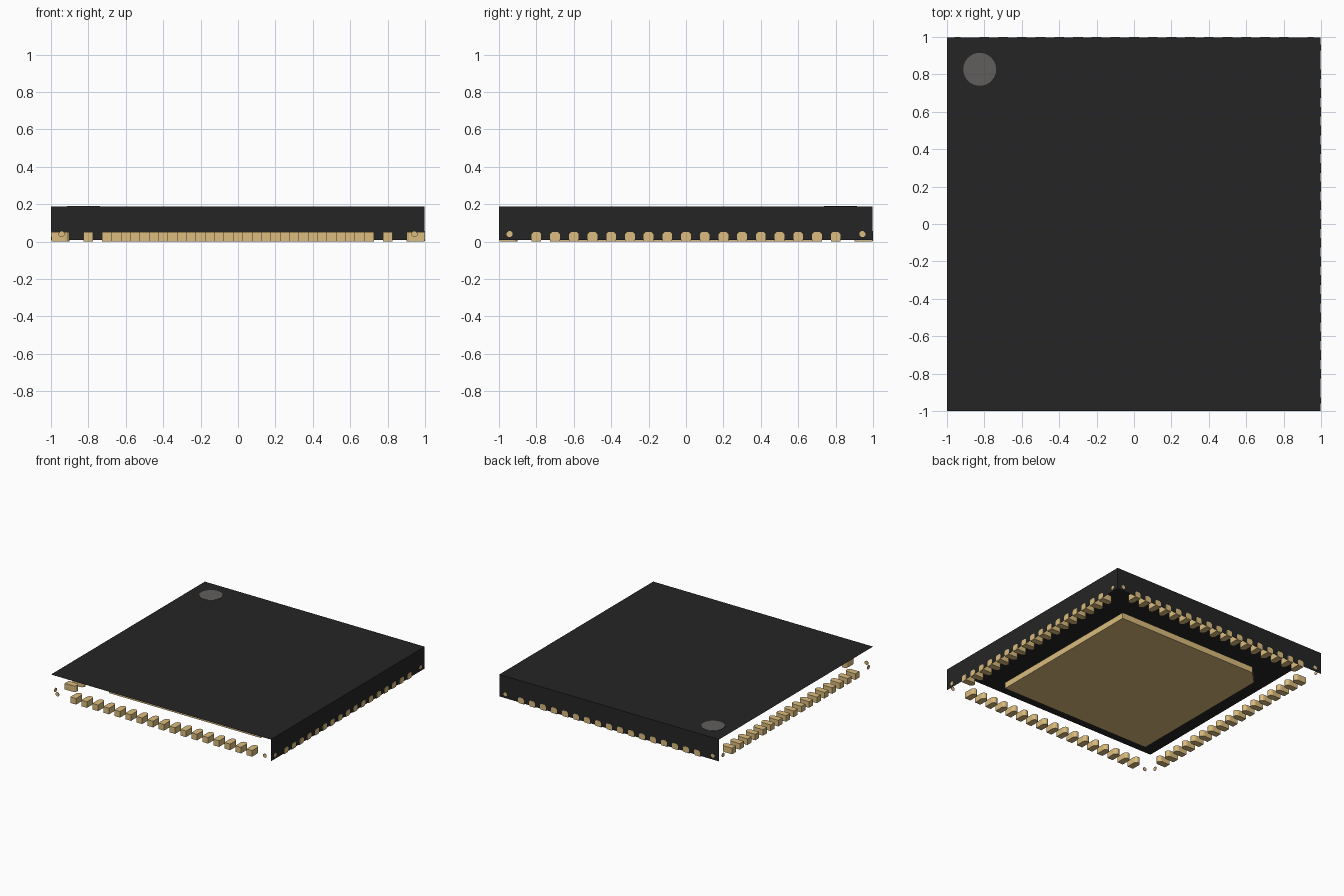
import bpy, bmesh, math
from mathutils import Matrix

cube = bpy.data.objects.get("Cube")
if cube:
    bpy.data.objects.remove(cube, do_unlink=True)


def material(name, rgb):
    m = bpy.data.materials.new(name)
    m.use_nodes = True
    m.diffuse_color = (*rgb, 1)
    m.node_tree.nodes["Principled BSDF"].inputs["Base Color"].default_value = (*rgb, 1)
    return m


BLACK = material("black resin", (0.0192, 0.0185, 0.0185))
GREY = material("grey marking", (0.12, 0.113, 0.107))
GOLD = material("gold contact", (0.708, 0.504, 0.210))

HEIGHT = 0.188      # top of the body
WALL = 0.998        # plane of the side walls
PAD_TOP = 0.05


def make_object(name, bm, mat):
    mesh = bpy.data.meshes.new(name)
    bm.to_mesh(mesh)
    bm.free()
    mesh.materials.append(mat)
    obj = bpy.data.objects.new(name, mesh)
    bpy.context.collection.objects.link(obj)
    return obj


def prism(bm, outline, z0, z1, matrix=Matrix()):
    """Extrude a flat counter-clockwise outline from z0 to z1, then place it."""
    low = [bm.verts.new(matrix @ Matrix.Translation((x, y, z0)).translation) for x, y in outline]
    high = [bm.verts.new(matrix @ Matrix.Translation((x, y, z1)).translation) for x, y in outline]
    bm.faces.new(low[::-1])
    bm.faces.new(high)
    n = len(outline)
    for i in range(n):
        j = (i + 1) % n
        bm.faces.new((low[i], low[j], high[j], high[i]))


def disc(radius, sides, turn=0.0):
    return [(radius * math.cos(turn + 2 * math.pi * i / sides),
             radius * math.sin(turn + 2 * math.pi * i / sides)) for i in range(sides)]


# Body shell: thin lid with a right and a back wall, open elsewhere
bm = bmesh.new()
lo, hi, foot = -1.0, WALL, 0.008
a, b, c, d = [bm.verts.new((x, y, HEIGHT)) for x, y in ((lo, lo), (hi, lo), (hi, hi), (lo, hi))]
b0, c0, d0 = [bm.verts.new((x, y, foot)) for x, y in ((hi, lo), (hi, hi), (lo, hi))]
for face in ((a, b, c, d), (b, b0, c0, c), (c, c0, d0, d)):
    bm.faces.new(face)
make_object("body_shell", bm, BLACK)

# Orientation dot in the back corner
bm = bmesh.new()
prism(bm, disc(0.088, 32), HEIGHT - 0.001, HEIGHT + 0.002, Matrix.Translation((-0.825, 0.827, 0)))
make_object("orientation_dot", bm, GREY)

# Large central contact with one cut corner
p, cut = 0.69, 0.105
bm = bmesh.new()
prism(bm, [(-p, -p), (p, -p), (p, p), (-p + cut, p), (-p, p - cut)], 0.0, PAD_TOP)
make_object("center_contact", bm, GOLD)

# Edge contacts: outline points outward along +x, round at the inner end
w, inner, outer = 0.026, 0.90, 0.997
arc = [(inner + w - w * math.sin(math.pi * i / 6), w * math.cos(math.pi * i / 6)) for i in range(7)]
contact = [(outer, -w), (outer, w)] + arc
end_cap = [(-0.026, -0.014), (-0.016, -0.024), (0.016, -0.024), (0.026, -0.014),
           (0.026, 0.014), (0.016, 0.024), (-0.016, 0.024), (-0.026, 0.014)]

for k, side in enumerate(("right", "back", "left", "front")):
    spin = Matrix.Rotation(k * math.pi / 2, 4, 'Z')
    # turns a flat outline to stand upright, facing outward
    upright = Matrix(((0, 0, 1, 0), (1, 0, 0, 0), (0, 1, 0, 0), (0, 0, 0, 1)))
    bm = bmesh.new()
    for i in range(-8, 9):
        y = i * 0.1
        prism(bm, contact, 0.0, PAD_TOP, spin @ Matrix.Translation((0, y, 0)))
        if side in ("right", "back"):
            prism(bm, end_cap, 0.996, 1.0, spin @ Matrix.Translation((0, y, 0.026)) @ upright)
    make_object(side + "_contacts", bm, GOLD)

    # Small tie bar ends near the corners
    bm = bmesh.new()
    for y in (-0.943, 0.943):
        prism(bm, disc(0.017, 8, math.pi / 8), 0.996, 1.0,
              spin @ Matrix.Translation((0, y, 0.04)) @ upright)
    make_object(side + "_tie_bar_ends", bm, GOLD)
